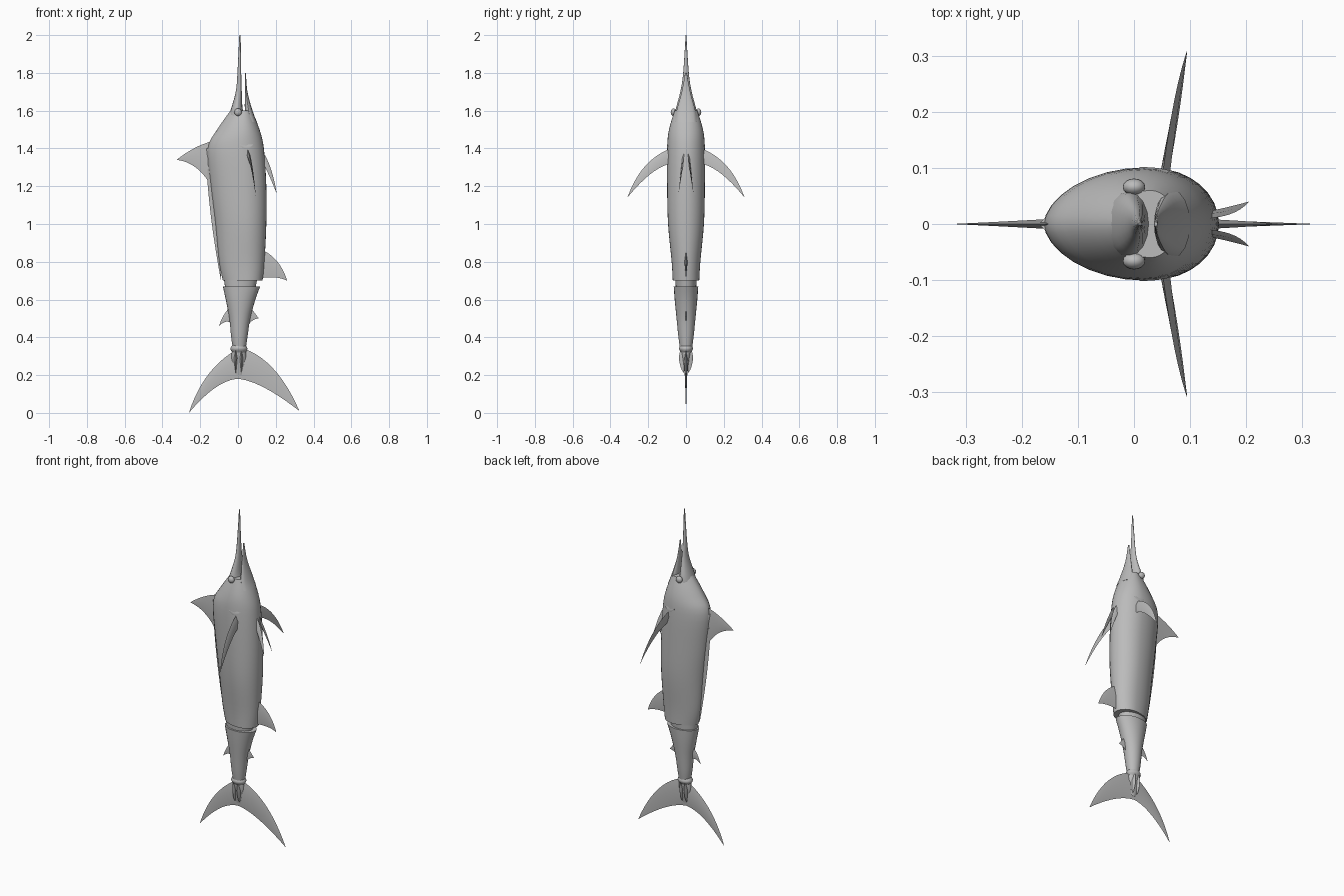
import bpy, bmesh, math
from mathutils import Vector

cube = bpy.data.objects.get("Cube")
if cube:
    bpy.data.objects.remove(cube, do_unlink=True)

# One plain grey skin
grey = bpy.data.materials.new("plain grey")
grey.use_nodes = True
colour = (0.5, 0.5, 0.5, 1)
grey.diffuse_color = colour
grey.node_tree.nodes["Principled BSDF"].inputs["Base Color"].default_value = colour


def finish(obj, angle):
    """Give a part its colour and smooth shading."""
    obj.data.materials.append(grey)
    bpy.ops.object.select_all(action="DESELECT")
    obj.select_set(True)
    bpy.context.view_layer.objects.active = obj
    bpy.ops.object.shade_smooth_by_angle(angle=math.radians(angle))


def loft(name, rings, angle):
    """Skin a list of equal-length rings and cap both ends."""
    bm = bmesh.new()
    rows = [[bm.verts.new(point) for point in ring] for ring in rings]
    count = len(rows[0])
    for lower, upper in zip(rows, rows[1:]):
        for i in range(count):
            j = (i + 1) % count
            bm.faces.new((lower[i], lower[j], upper[j], upper[i]))
    bm.faces.new(rows[0])
    bm.faces.new(rows[-1])
    bmesh.ops.recalc_face_normals(bm, faces=bm.faces)
    mesh = bpy.data.meshes.new(name)
    bm.to_mesh(mesh)
    bm.free()
    obj = bpy.data.objects.new(name, mesh)
    bpy.context.collection.objects.link(obj)
    finish(obj, angle)


def smooth_path(stations, steps=4):
    """Smooth curve passing through every station."""
    points = [Vector(station) for station in stations]
    path = []
    for i in range(len(points) - 1):
        before, start = points[max(i - 1, 0)], points[i]
        end, after = points[i + 1], points[min(i + 2, len(points) - 1)]
        leave, arrive = (end - before) / 2, (after - start) / 2
        for k in range(steps):
            t = k / steps
            u = 1 - t
            path.append(start * (u * u * (1 + 2 * t)) + leave * (t * u * u)
                        + end * (t * t * (1 + 2 * u)) - arrive * (t * t * u))
    return path + [points[-1]]


def trunk(name, stations, widest=0.5, pinch=1, sides=24):
    """Rounded body along z; a station is (height, back x, belly x, half width)."""
    rings = []
    for height, back, belly, half in smooth_path(stations):
        middle = back + widest * (belly - back)
        ring = []
        for k in range(sides):
            turn = math.tau * k / sides
            along, across = math.cos(turn), math.sin(turn)
            reach = belly - middle if along > 0 else middle - back
            power = pinch if along < 0 else 1
            y = math.copysign(half * abs(across) ** power, across)
            ring.append((middle + reach * along, y, height))
        rings.append(ring)
    loft(name, rings, 40)


def bend(root, control, tip, t):
    """Point on a simple arc from root to tip."""
    return root.lerp(control, t).lerp(control.lerp(tip, t), t)


def fin(name, lead, lead_bend, trail, trail_bend, tip, thick,
        normal=(0, 1, 0), steps=12):
    """Curved blade with a diamond section; two-number points lie on the centre plane."""
    points = [Vector((p[0], 0, p[1])) if len(p) == 2 else Vector(p)
              for p in (lead, lead_bend, trail, trail_bend, tip)]
    lead, lead_bend, trail, trail_bend, tip = points
    direction = Vector(normal).normalized()
    rings = []
    for i in range(steps + 1):
        t = 0.995 * i / steps
        front = bend(lead, lead_bend, tip, t)
        rear = bend(trail, trail_bend, tip, t)
        middle = front.lerp(rear, 0.4)
        bulge = direction * thick * (1 - t)
        rings.append([front, middle + bulge, rear, middle - bulge])
    loft(name, rings, 60)


# Body, with a sharp back and a round belly
trunk("body", [(0.7, -0.08, 0.13, 0.07), (0.8, -0.1, 0.14, 0.076),
               (1, -0.12, 0.15, 0.095), (1.2, -0.145, 0.15, 0.1),
               (1.4, -0.16, 0.137, 0.1), (1.5, -0.11, 0.114, 0.09),
               (1.6, -0.04, 0.075, 0.06)], widest=0.6, pinch=1.15, sides=32)

# Open beak
trunk("upper_bill", [(1.54, -0.06, 0.05, 0.06), (1.6, -0.04, 0.026, 0.056),
                     (1.7, -0.012, 0.02, 0.03), (1.8, -0.003, 0.017, 0.015),
                     (2, 0.007, 0.014, 0.002)], sides=16)
trunk("lower_jaw", [(1.54, 0.04, 0.1, 0.06), (1.6, 0.036, 0.077, 0.05),
                    (1.7, 0.036, 0.05, 0.023), (1.8, 0.036, 0.042, 0.004)], sides=16)

# Tail stalk, set off from the body by a narrow joint
trunk("tail_joint", [(0.6, -0.06, 0.08, 0.05), (0.75, -0.08, 0.11, 0.06)])
trunk("tail_stalk", [(0.33, -0.025, 0.04, 0.03), (0.4, -0.036, 0.05, 0.04),
                     (0.5, -0.046, 0.065, 0.05), (0.6, -0.065, 0.092, 0.06),
                     (0.67, -0.08, 0.118, 0.065)])
trunk("tail_collar", [(0.32, -0.03, 0.04, 0.026), (0.34, -0.04, 0.05, 0.037),
                      (0.36, -0.03, 0.04, 0.03)])
trunk("tail_knuckle", [(0.2, -0.01, 0.02, 0.005), (0.28, -0.035, 0.043, 0.02),
                       (0.34, -0.03, 0.04, 0.028)], sides=16)

# Fins on the centre plane
fin("dorsal_fin", lead=(-0.1, 1.445), lead_bend=(-0.21, 1.43),
    trail=(-0.1, 1.1), trail_bend=(-0.17, 1.32), tip=(-0.325, 1.34), thick=0.012)
fin("dorsal_ridge", lead=(-0.17, 1.4), lead_bend=(-0.165, 1.1),
    trail=(-0.12, 1.4), trail_bend=(-0.1, 1.1), tip=(-0.09, 0.7), thick=0.02)
fin("anal_fin", lead=(0.11, 0.87), lead_bend=(0.22, 0.83),
    trail=(0.1, 0.71), trail_bend=(0.2, 0.73), tip=(0.26, 0.7), thick=0.01)
fin("rear_dorsal_fin", lead=(-0.03, 0.57), lead_bend=(-0.08, 0.53),
    trail=(-0.03, 0.47), trail_bend=(-0.06, 0.5), tip=(-0.1, 0.46), thick=0.006)
fin("rear_anal_fin", lead=(0.05, 0.58), lead_bend=(0.08, 0.54),
    trail=(0.04, 0.44), trail_bend=(0.07, 0.5), tip=(0.11, 0.5), thick=0.006)
fin("tail_fin_back_lobe", lead=(0.02, 0.35), lead_bend=(-0.18, 0.25),
    trail=(0.02, 0.18), trail_bend=(-0.1, 0.19), tip=(-0.26, 0), thick=0.012)
fin("tail_fin_belly_lobe", lead=(0, 0.35), lead_bend=(0.2, 0.3),
    trail=(0, 0.18), trail_bend=(0.12, 0.17), tip=(0.325, 0.01), thick=0.012)

# Paired fins, keels, gill edges and eyes
for side, s in (("front", -1), ("rear", 1)):
    fin(side + "_pectoral_fin",
        lead=(0.05, s * 0.08, 1.4), lead_bend=(0.07, s * 0.24, 1.34),
        trail=(0.06, s * 0.08, 1.32), trail_bend=(0.08, s * 0.18, 1.3),
        tip=(0.095, s * 0.31, 1.14), thick=0.009, normal=(1, 0, 0))
    fin(side + "_pelvic_fin",
        lead=(0.12, s * 0.01, 1.4), lead_bend=(0.18, s * 0.01, 1.32),
        trail=(0.12, s * 0.02, 1.35), trail_bend=(0.17, s * 0.03, 1.25),
        tip=(0.205, s * 0.04, 1.16), thick=0.006, normal=(1, s, 0))
    for place, x in (("back", -0.012), ("belly", 0.018)):
        fin(f"{side}_{place}_tail_keel",
            lead=(x, s * 0.01, 0.34), lead_bend=(x, s * 0.04, 0.34),
            trail=(x, s * 0.01, 0.21), trail_bend=(x, s * 0.03, 0.23),
            tip=(x, s * 0.036, 0.28), thick=0.011, normal=(1, 0, 0))
    fin(side + "_gill_edge",
        lead=(0.01, s * 0.097, 1.41), lead_bend=(0.05, s * 0.103, 1.38),
        trail=(0.01, s * 0.095, 1.43), trail_bend=(0.05, s * 0.095, 1.42),
        tip=(0.08, s * 0.09, 1.42), thick=0.005)
    bpy.ops.mesh.primitive_uv_sphere_add(segments=16, ring_count=10,
                                         location=(0, s * 0.066, 1.592))
    eye = bpy.context.object
    eye.name = side + "_eye"
    eye.scale = (0.02, 0.015, 0.02)
    finish(eye, 40)
